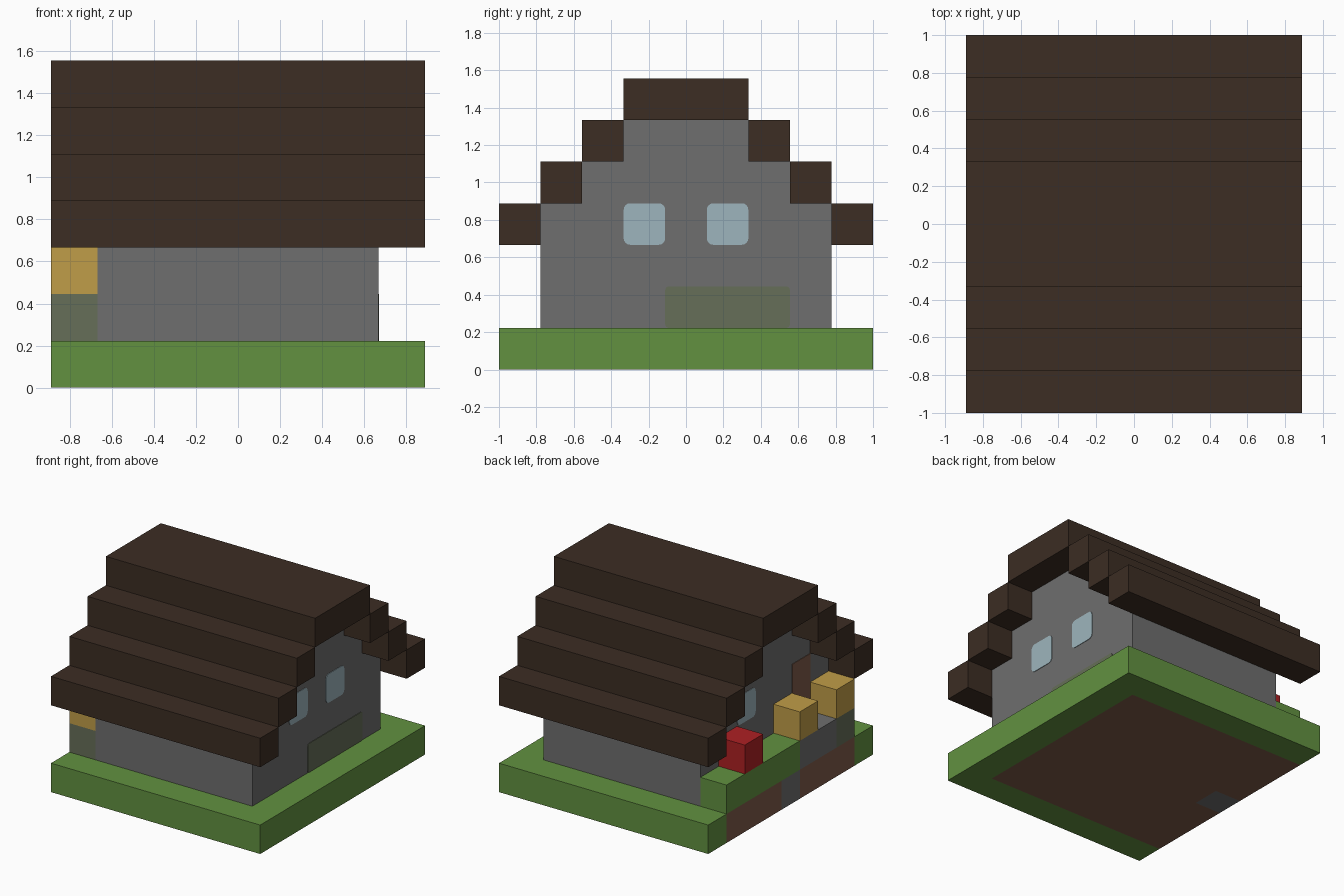
import bpy
import bmesh
from mathutils import Matrix, Vector

cube = bpy.data.objects.get("Cube")
if cube:
    bpy.data.objects.remove(cube, do_unlink=True)

U = 2 / 9                       # edge of one building block
ORIGIN = Vector((-4 * U, -1, 0))


def material(name, rgb):
    """Flat material from 0-255 display values."""
    linear = [((c / 255 + 0.055) / 1.055) ** 2.4 for c in rgb] + [1]
    mat = bpy.data.materials.new(name)
    mat.use_nodes = True
    mat.diffuse_color = linear
    bsdf = mat.node_tree.nodes["Principled BSDF"]
    bsdf.inputs["Base Color"].default_value = linear
    bsdf.inputs["Roughness"].default_value = 0.9
    return mat


grass = material("grass green", (98, 145, 64))
stone = material("stone grey", (110, 110, 110))
mossy = material("mossy grey", (102, 110, 88))
timber = material("dark roof brown", (60, 45, 35))
earth = material("earth brown", (126, 91, 73))
glass = material("window blue", (157, 181, 189))
yellow = material("straw yellow", (192, 157, 72))
red = material("bright red", (174, 32, 35))


def finish(name, bm, mat):
    bmesh.ops.recalc_face_normals(bm, faces=bm.faces)
    mesh = bpy.data.meshes.new(name)
    bm.to_mesh(mesh)
    bm.free()
    mesh.materials.append(mat)
    obj = bpy.data.objects.new(name, mesh)
    bpy.context.collection.objects.link(obj)
    return obj


def box_mesh(low, high):
    size = high - low
    bm = bmesh.new()
    bmesh.ops.create_cube(bm, size=1, matrix=Matrix.Translation((low + high) / 2)
                          @ Matrix.Diagonal((*size, 1)))
    return bm


def block(name, mat, low, high):
    """Box between two corners given in block counts."""
    return finish(name, box_mesh(ORIGIN + Vector(low) * U, ORIGIN + Vector(high) * U), mat)


def plate(name, mat, i, j, k, radius=0.0):
    """Thin panel on the wall plane i, spanning ranges j and k."""
    low = ORIGIN + Vector((i, j[0], k[0])) * U
    high = ORIGIN + Vector((i, j[1], k[1])) * U
    low.x -= 0.004
    high.x += 0.004
    bm = box_mesh(low, high)
    if radius:
        corners = [e for e in bm.edges
                   if abs(e.verts[0].co.x - e.verts[1].co.x) > 0.001]
        bmesh.ops.bevel(bm, geom=corners, offset=radius, segments=4,
                        profile=0.5, affect='EDGES')
    return finish(name, bm, mat)


# Ground: grass border around an earth floor that is open on one side
block("grass_front", grass, (0, 0, 0), (8, 1, 1))
block("grass_back", grass, (0, 8, 0), (8, 9, 1))
block("grass_left", grass, (7, 1, 0), (8, 8, 1))
block("earth_floor", earth, (1, 1, 0), (7, 8, 1))
block("earth_edge_front", earth, (0, 1, 0), (1, 4, 1))
block("earth_edge_back", earth, (0, 5, 0), (1, 8, 1))
block("path_stone", stone, (0, 4, 0), (1, 5, 1))

# Raised row beside the house
block("mossy_block", mossy, (0, 1, 1), (1, 2, 2))
block("door_step", stone, (0, 2, 1), (1, 4, 2))
block("grass_bank", grass, (0, 4, 1), (1, 8, 2))
block("yellow_block_front", yellow, (0, 1, 2), (1, 2, 3))
block("yellow_block_back", yellow, (0, 3, 2), (1, 4, 3))
block("red_block", red, (0, 6, 2), (1, 7, 3))

# House body: stepped gable profile extruded along x
half = [(3.5, 1), (3.5, 4), (2.5, 4), (2.5, 5), (1.5, 5), (1.5, 6)]
profile = half + [(-y, z) for y, z in reversed(half)]
bm = bmesh.new()
gable = bm.faces.new([bm.verts.new((-3 * U, y * U, z * U)) for y, z in profile])
sweep = bmesh.ops.extrude_face_region(bm, geom=[gable], use_keep_orig=True)
for v in sweep["geom"]:
    if isinstance(v, bmesh.types.BMVert):
        v.co.x += 6 * U
finish("house_walls", bm, stone)

# Roof: mirrored stepped courses and a wide ridge
for step in range(3):
    for side, j in (("front", step), ("back", 8 - step)):
        block(f"roof_course_{side}_{step + 1}", timber,
              (0, j, 3 + step), (8, j + 1, 4 + step))
block("roof_ridge", timber, (0, 3, 6), (8, 6, 7))

# Wall details
plate("window_left_front", glass, 7, (3, 4), (3, 4), 0.035)
plate("window_left_back", glass, 7, (5, 6), (3, 4), 0.035)
plate("window_right", glass, 1, (5, 6), (3, 4), 0.035)
plate("moss_patch", mossy, 7, (4, 7), (1, 2), 0.02)
plate("door", earth, 1, (2, 3), (2, 4))
